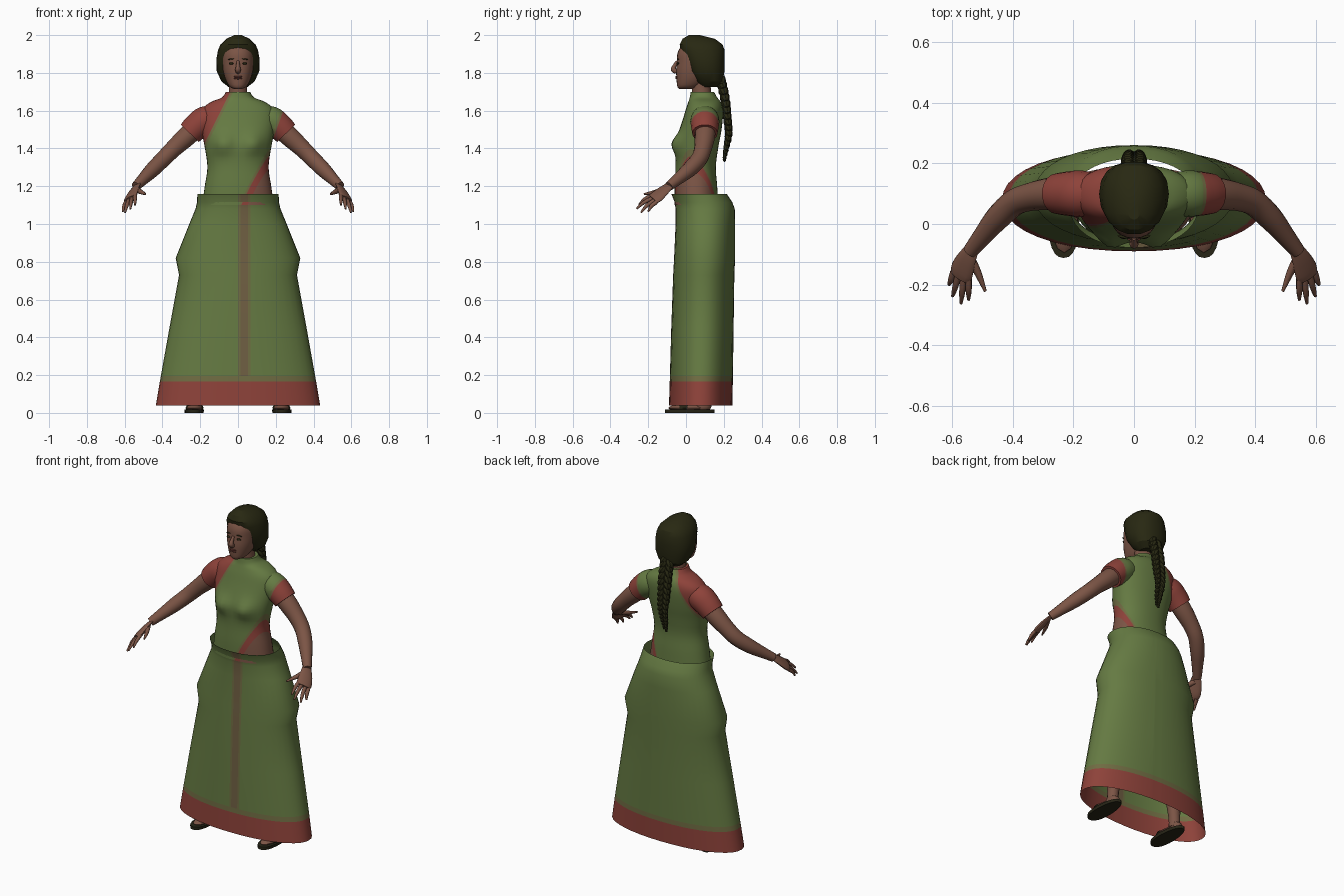
import bpy, bmesh, math
from mathutils import Vector, Matrix, Euler

if "Cube" in bpy.data.objects:
    bpy.data.objects.remove(bpy.data.objects["Cube"])


def material(name, rgb):
    m = bpy.data.materials.new(name)
    m.use_nodes = True
    m.diffuse_color = (*rgb, 1)
    m.node_tree.nodes["Principled BSDF"].inputs["Base Color"].default_value = (*rgb, 1)
    return m


GREEN, RED, SKIN, OLIVE, HAIR, STRIPE, LIP, SOLE = range(8)
MATS = [material("leaf green cloth", (.13, .195, .055)), material("red cloth", (.27, .055, .042)),
        material("brown skin", (.2, .09, .06)), material("olive edging", (.16, .15, .055)),
        material("dark hair", (.021, .021, .006)), material("brown stripe", (.16, .115, .055)),
        material("lips", (.15, .045, .035)), material("dark sandal", (.02, .018, .008))]


def finish(name, bm, colour, cuts=(), rule=None, angle=50):
    """Cut along planes, colour faces by rule and make the object."""
    for co, no in cuts:
        geom = bm.verts[:] + bm.edges[:] + bm.faces[:]
        bmesh.ops.bisect_plane(bm, geom=geom, plane_co=co, plane_no=no, dist=1e-5)
    bmesh.ops.recalc_face_normals(bm, faces=bm.faces[:])
    for f in bm.faces:
        f.material_index = rule(f.calc_center_median()) if rule else colour
    me = bpy.data.meshes.new(name)
    bm.to_mesh(me)
    bm.free()
    for m in MATS:
        me.materials.append(m)
    ob = bpy.data.objects.new(name, me)
    bpy.context.collection.objects.link(ob)
    bpy.ops.object.select_all(action='DESELECT')
    ob.select_set(True)
    bpy.context.view_layer.objects.active = ob
    bpy.ops.object.shade_smooth_by_angle(angle=math.radians(angle))
    return ob


def spline(rows, n):
    """Smooth interpolation through rows of numbers."""
    out = []
    for i in range(len(rows) - 1):
        a, b, c, d = (rows[max(i - 1, 0)], rows[i], rows[i + 1], rows[min(i + 2, len(rows) - 1)])
        for k in range(n):
            t = k / n
            out.append([q + .5 * t * (r - p + t * (2 * p - 5 * q + 4 * r - s + t * (3 * (q - r) + s - p)))
                        for p, q, r, s in zip(a, b, c, d)])
    return out + [list(rows[-1])]


def skin_rings(bm, rings, caps):
    rings = [[bm.verts.new(p) for p in ring] for ring in rings]
    for a, b in zip(rings, rings[1:]):
        for j in range(len(a)):
            k = (j + 1) % len(a)
            bm.faces.new((a[j], a[k], b[k], b[j]))
    if caps:
        bm.faces.new(rings[0])
        bm.faces.new(rings[-1])


def loft(rows, seg=32, power=2, caps=True, bump=None):
    """Stacked level ovals from rows of height, half width, front y, back y."""
    bm, rings = bmesh.new(), []
    for z, rx, y0, y1 in rows:
        ring = []
        for j in range(seg):
            c, s = math.cos(math.tau * j / seg), math.sin(math.tau * j / seg)
            x = rx * math.copysign(abs(c) ** (2 / power), c)
            y = (y0 + y1) / 2 + (y1 - y0) / 2 * math.copysign(abs(s) ** (2 / power), s)
            ring.append((x, y + (bump(x, z) if bump and s < 0 else 0), z))
        rings.append(ring)
    skin_rings(bm, rings, caps)
    return bm


def tube(bm, rows, side=1, wide=(0, 1, 0), flat=1, seg=14, n=3):
    """Tapered limb through rows of x, y, z, radius."""
    rows = spline(rows, n)
    pts, rings = [Vector(r[:3]) for r in rows], []
    for i, r in enumerate(rows):
        t = (pts[min(i + 1, len(pts) - 1)] - pts[max(i - 1, 0)]).normalized()
        w = Vector(wide)
        w = (w - t * w.dot(t)).normalized()
        u = t.cross(w) * flat
        ring = []
        for j in range(seg):
            a = math.tau * j / seg
            p = pts[i] + r[3] * (w * math.cos(a) + u * math.sin(a))
            ring.append((p.x * side, p.y, p.z))
        rings.append(ring)
    skin_rings(bm, rings, True)


def ball(bm, at, size, turn=(0, 0, 0), seg=12):
    mat = Matrix.LocRotScale(Vector(at), Euler(turn), Vector(size))
    bmesh.ops.create_uvsphere(bm, u_segments=seg, v_segments=max(6, seg // 2), radius=1, matrix=mat)


# Skirt: open sheet with red hem and a front stripe
def skirt_colour(c):
    if c.z < .165:
        return RED
    if c.z < .195:
        return OLIVE
    if c.y < .05 and 0 < c.x < .065:
        return STRIPE if .012 < c.x < .053 else OLIVE
    return GREEN


skirt = [(.04, .435, -.09, .245), (.17, .413, -.086, .248), (.45, .363, -.078, .252), (.73, .312, -.068, .256),
         (.82, .33, -.063, .26), (1, .258, -.055, .26), (1.08, .225, -.055, .258), (1.115, .217, -.06, .245),
         (1.16, .215, -.078, .215)]
cuts = [((0, 0, z), (0, 0, 1)) for z in (.165, .195)] + [((x, 0, 0), (1, 0, 0)) for x in (0, .012, .053, .065)]
finish("skirt", loft(skirt, 40, 2.15, False), GREEN, cuts, skirt_colour)


# Torso: blouse under a diagonal drape, bare at the left waist
def waist_line(c):
    return c.x - .045 - .47 * (c.z - 1.16) - .3 * (c.y + .06)


def shoulder_line(c):
    return c.x + .18 - .5 * (c.z - 1.42)


def torso_colour(c):
    e, d = shoulder_line(c), waist_line(c)
    if e < 0:
        return RED
    if d > 0:
        return RED if d < .032 or c.z > 1.36 else SKIN
    return OLIVE if e < .014 or d > -.012 else GREEN


def bust(x, z):
    return -.034 * math.exp(-((abs(x) - .08) / .052) ** 2 - ((z - 1.425) / .05) ** 2)


torso = [(1.1, .19, -.06, .17), (1.2, .176, -.06, .165), (1.3, .162, -.055, .158), (1.4, .175, -.055, .17),
         (1.48, .19, -.04, .185), (1.56, .2, -.015, .195), (1.61, .188, 0, .195), (1.645, .145, .012, .185),
         (1.67, .085, .02, .165), (1.7, .064, .025, .148)]
cuts = [((.045 + d, -.06, 1.16), (1, -.3, -.47)) for d in (-.012, 0, .032)]
cuts += [((e - .18, 0, 1.42), (1, 0, -.5)) for e in (0, .014)] + [((0, 0, 1.36), (0, 0, 1))]
finish("torso", loft(spline(torso, 4), 40, 2.2, True, bust), GREEN, cuts, torso_colour)

# Arms, hands and sleeves
ARM = [(.17, .105, 1.555, .055), (.27, .1, 1.465, .054), (.34, .09, 1.4, .047), (.395, .07, 1.345, .044),
       (.45, .02, 1.29, .041), (.5, -.04, 1.24, .032), (.54, -.09, 1.2, .025)]
SLEEVE = [(.1, .1, 1.565, .06), (.17, .1, 1.55, .076), (.22, .1, 1.515, .073), (.255, .1, 1.48, .067)]
PALM = [(.53, -.08, 1.21, .024), (.55, -.115, 1.18, .036), (.567, -.155, 1.145, .045), (.573, -.175, 1.13, .04)]
TIPS = [(.545, -.25, 1.1), (.57, -.262, 1.08), (.598, -.238, 1.06), (.61, -.2, 1.065)]
ACROSS = Vector((.1, .03, -.08)).normalized()


def sleeve_colour(c):
    d = c.x - .185 - .37 * (c.z - 1.45)
    return RED if d > 0 else OLIVE if d > -.012 else GREEN


for side, label in ((1, "left"), (-1, "right")):
    bm = bmesh.new()
    tube(bm, ARM, side, n=4)
    tube(bm, PALM, side, ACROSS, .36)
    for i, tip in enumerate(TIPS):
        base = Vector((.57, -.165, 1.135)) + ACROSS * (-.033 + .022 * i)
        mid = base.lerp(Vector(tip), .55) + Vector((0, -.004, .006))
        tube(bm, [(*base, .0115), (*mid, .0105), (*tip, .005)], side, ACROSS, .9, 8)
    tube(bm, [(.54, -.11, 1.185, .015), (.515, -.16, 1.17, .013), (.49, -.222, 1.158, .005)], side, ACROSS, .9, 8)
    finish(label + "_arm", bm, SKIN)

    bm = bmesh.new()
    tube(bm, SLEEVE, side, n=4, seg=18)
    cuts = [((.185 + d, 0, 1.45), (1, 0, -.37)) for d in (-.012, 0)] if side > 0 else []
    finish(label + "_sleeve", bm, RED, cuts, sleeve_colour if side > 0 else None)

    # Legs, feet and sandals
    bm = bmesh.new()
    tube(bm, [(.12, .09, 1, .09), (.15, .09, .75, .08), (.19, .08, .45, .055), (.21, .085, .3, .054),
              (.225, .085, .1, .033), (.228, .085, .03, .036)], side)
    ball(bm, (.23 * side, .01, .026), (.044, .105, .022))
    ball(bm, (.23 * side, .085, .035), (.036, .05, .03))
    finish(label + "_leg", bm, SKIN)
    bm = loft([(0, .05, -.132, .132), (.018, .052, -.132, .132)], 24, 2.4)
    for v in bm.verts:
        v.co.x = v.co.x * (1 - 1.3 * max(v.co.y, 0)) + .232 * side
        v.co.y += .02
    finish(label + "_sandal_sole", bm, SOLE, angle=30)
    bm = bmesh.new()
    ball(bm, (.23 * side, -.01, .027), (.048, .045, .026))
    finish(label + "_sandal_strap", bm, SOLE)

# Neck and head
bm = bmesh.new()
tube(bm, [(0, .09, 1.64, .058), (0, .082, 1.7, .05), (0, .08, 1.78, .052)])
finish("neck", bm, SKIN)
head = [(1.715, .022, -.035, .04), (1.728, .045, -.046, .07), (1.765, .066, -.05, .12), (1.81, .079, -.052, .15),
        (1.86, .085, -.048, .17), (1.9, .084, -.046, .17), (1.935, .075, -.03, .16), (1.96, .05, 0, .13)]
finish("head", loft(spline(head, 3), 28, 2.2), SKIN)
bm = bmesh.new()
tube(bm, [(0, -.046, 1.862, .008), (0, -.062, 1.835, .011), (0, -.067, 1.818, .015), (0, -.05, 1.806, .013)],
     wide=(1, 0, 0), seg=10)
finish("nose", bm, SKIN)
bm = bmesh.new()
for z in (1.771, 1.78):
    ball(bm, (0, -.049, z), (.023, .008, .005))
finish("lips", bm, LIP)
bm = bmesh.new()
for s in (1, -1):
    ball(bm, (.036 * s, -.043, 1.85), (.013, .006, .006), (0, 0, .2 * s))
    ball(bm, (.037 * s, -.042, 1.873), (.018, .005, .003), (0, .12 * s, .2 * s))
finish("eyes_and_brows", bm, HAIR)

# Hair cap and lumpy braid
hair = [(1.725, .05, .08, .165), (1.755, .088, .045, .195), (1.81, .113, .01, .205), (1.87, .115, -.008, .206),
        (1.92, .106, -.03, .206), (1.95, .093, -.035, .195), (1.98, .062, -.02, .155), (2, .02, .015, .075)]
finish("hair", loft(hair, 18, 2.3), HAIR, angle=28)
bm = bmesh.new()
braid = spline([(.185, 1.76, .036), (.205, 1.67, .036), (.218, 1.57, .033), (.226, 1.48, .027),
                (.212, 1.4, .02), (.203, 1.345, .012)], 3)
for y, z, r in braid:
    for s in (1, -1):
        ball(bm, (s * r * .5, y, z + s * .006), (r * .62, r * .72, r * .95), (.25, -.55 * s, 0), 8)
finish("braid", bm, HAIR, angle=28)
